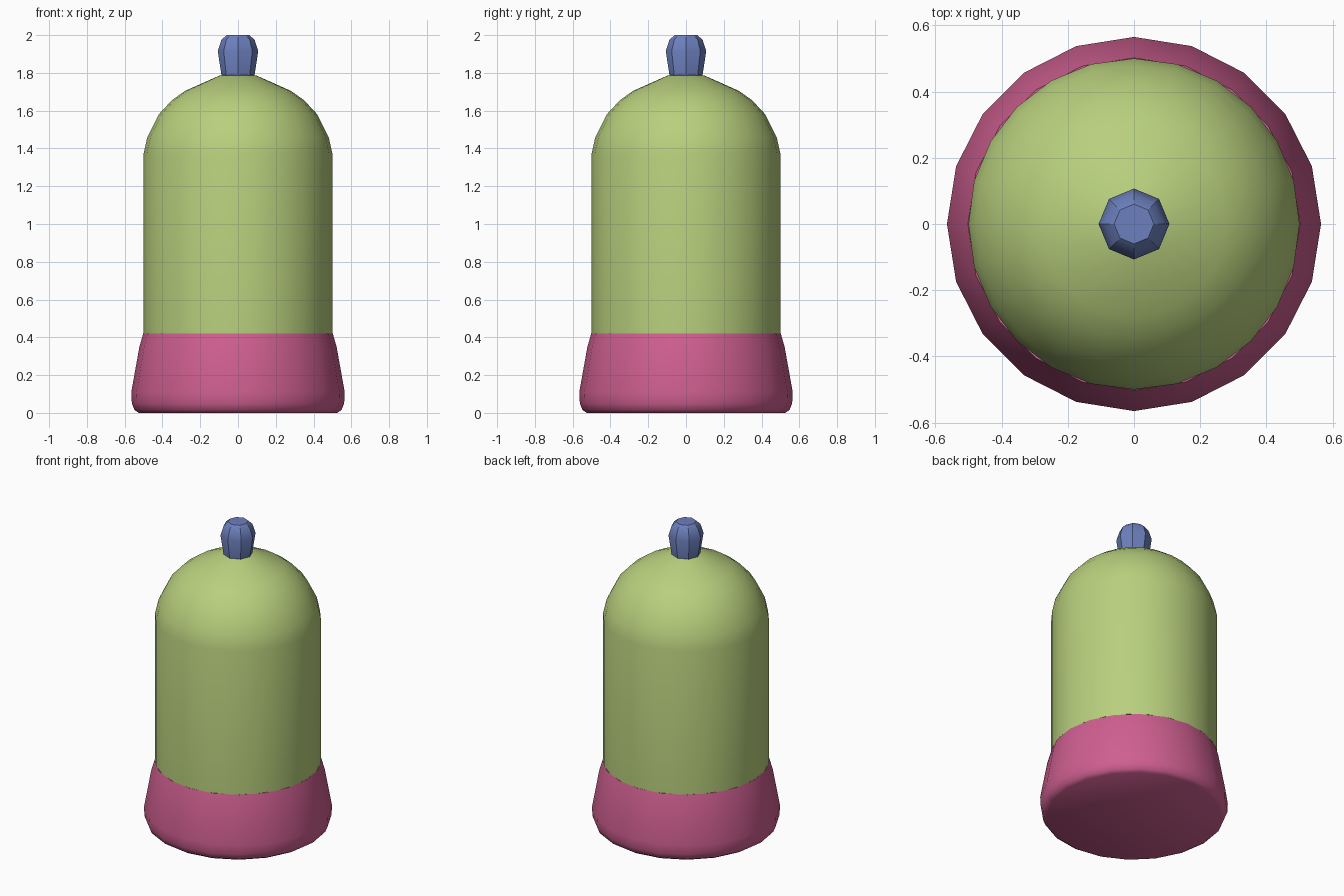
import bpy, bmesh, math

cube = bpy.data.objects.get("Cube")
if cube:
    bpy.data.objects.remove(cube, do_unlink=True)


def material(name, rgb):
    mat = bpy.data.materials.new(name)
    mat.use_nodes = True
    colour = (*rgb, 1.0)
    mat.diffuse_color = colour
    mat.node_tree.nodes["Principled BSDF"].inputs["Base Color"].default_value = colour
    return mat


def lathe(name, profile, sides, mat, angle):
    """Spin a (radius, height) profile, bottom to top, into a closed solid."""
    bm = bmesh.new()
    rings = []
    for r, z in profile:
        turns = [2 * math.pi * i / sides for i in range(sides)]
        rings.append([bm.verts.new((r * math.cos(t), r * math.sin(t), z)) for t in turns])
    for low, high in zip(rings, rings[1:]):
        for i in range(sides):
            j = (i + 1) % sides
            bm.faces.new((low[i], low[j], high[j], high[i]))
    bm.faces.new(rings[0][::-1])
    bm.faces.new(rings[-1])
    mesh = bpy.data.meshes.new(name)
    bm.to_mesh(mesh)
    bm.free()
    mesh.materials.append(mat)
    obj = bpy.data.objects.new(name, mesh)
    bpy.context.collection.objects.link(obj)
    bpy.ops.object.select_all(action="DESELECT")
    obj.select_set(True)
    bpy.context.view_layer.objects.active = obj
    bpy.ops.object.shade_smooth_by_angle(angle=math.radians(angle))
    return obj


pink = material("pink", (0.62, 0.115, 0.28))
green = material("light green", (0.48, 0.63, 0.205))
blue = material("slate blue", (0.15, 0.215, 0.51))

# Flared base with a rounded lower rim
lathe("flared_base",
      [(0.525, 0), (0.548, 0.015), (0.562, 0.05), (0.565, 0.11), (0.522, 0.35), (0.502, 0.42)],
      20, pink, 40)

# Straight body closed by a dome
lathe("domed_body",
      [(0.5, 0.42), (0.5, 1.37), (0.48, 1.46), (0.42, 1.58), (0.35, 1.655),
       (0.28, 1.705), (0.1, 1.785), (0.04, 1.795)],
      24, green, 40)

# Faceted knob on top
lathe("top_knob",
      [(0.085, 1.77), (0.088, 1.79), (0.107, 1.915), (0.088, 1.975), (0.06, 2.0)],
      8, blue, 30)
